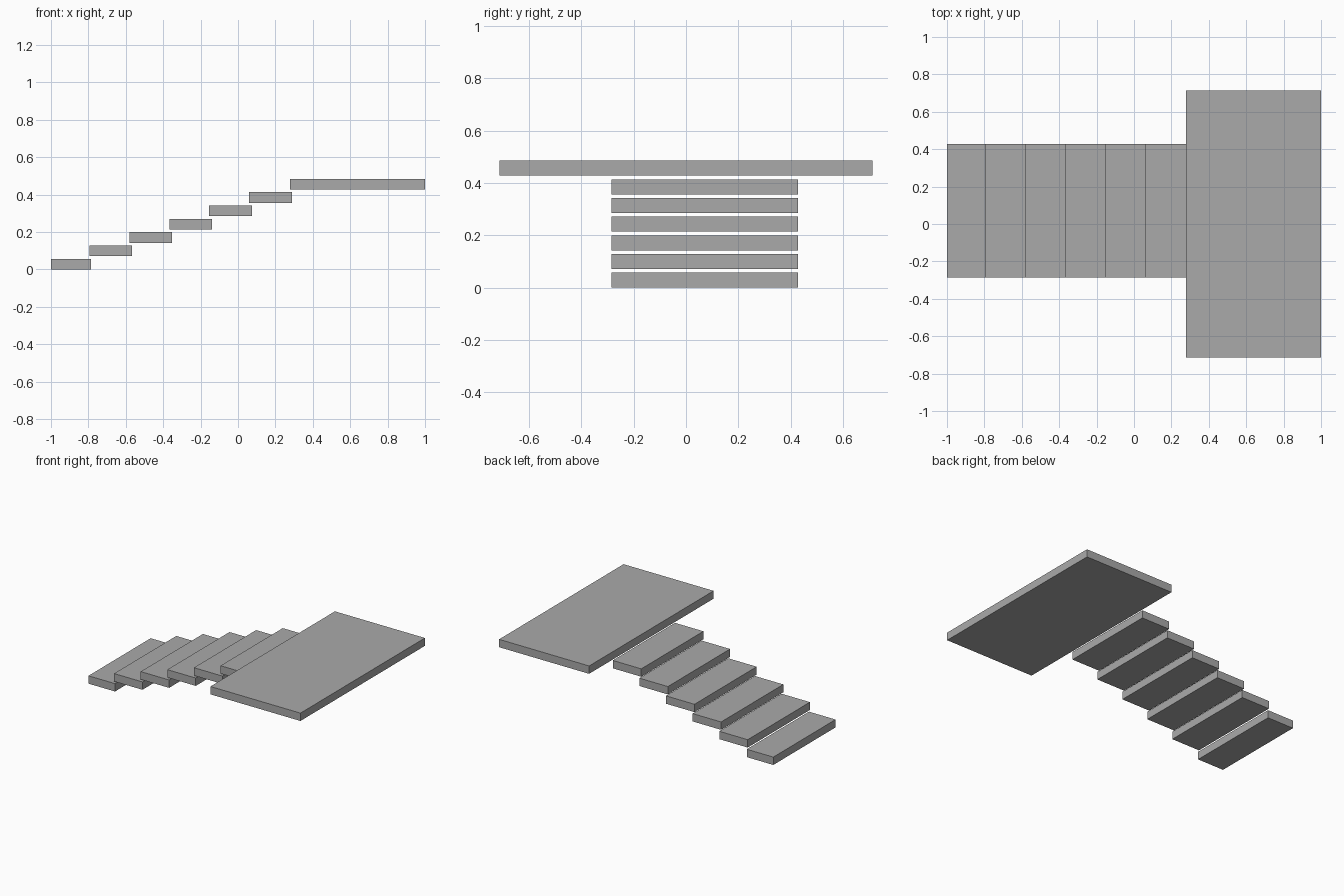
import bpy

cube = bpy.data.objects.get("Cube")
if cube:
    bpy.data.objects.remove(cube, do_unlink=True)

# One plain grey for the whole staircase
grey = bpy.data.materials.new("stone_grey")
grey.use_nodes = True
colour = (0.4, 0.4, 0.4, 1)
grey.diffuse_color = colour
grey.node_tree.nodes["Principled BSDF"].inputs["Base Color"].default_value = colour


def slab(name, x0, x1, y0, y1, z0, z1):
    """Flat box between two opposite corners."""
    bpy.ops.mesh.primitive_cube_add(
        size=1, location=((x0 + x1) / 2, (y0 + y1) / 2, (z0 + z1) / 2))
    obj = bpy.context.object
    obj.name = name
    obj.scale = (x1 - x0, y1 - y0, z1 - z0)
    bpy.ops.object.transform_apply(location=False, rotation=False, scale=True)
    obj.data.materials.append(grey)
    return obj


STEPS = 6
THICK = 0.057      # slab thickness
RISE = 0.0713      # height from one step to the next
RUN = 0.2135       # tread from one step to the next
OVERLAP = 0.0145   # each tread reaches under the next
FIRST_END = -0.787

# Floating treads; the lowest one has no overhang at its front
for i in range(STEPS):
    end = FIRST_END + RUN * i + (0.007 if i else 0)
    start = max(-1, end - RUN - OVERLAP)
    slab(f"step_{i + 1}", start, end, -0.285, 0.428, RISE * i, RISE * i + THICK)

# Wide landing at the top
slab("landing", 0.278, 1, -0.713, 0.713, RISE * STEPS, RISE * STEPS + THICK)
